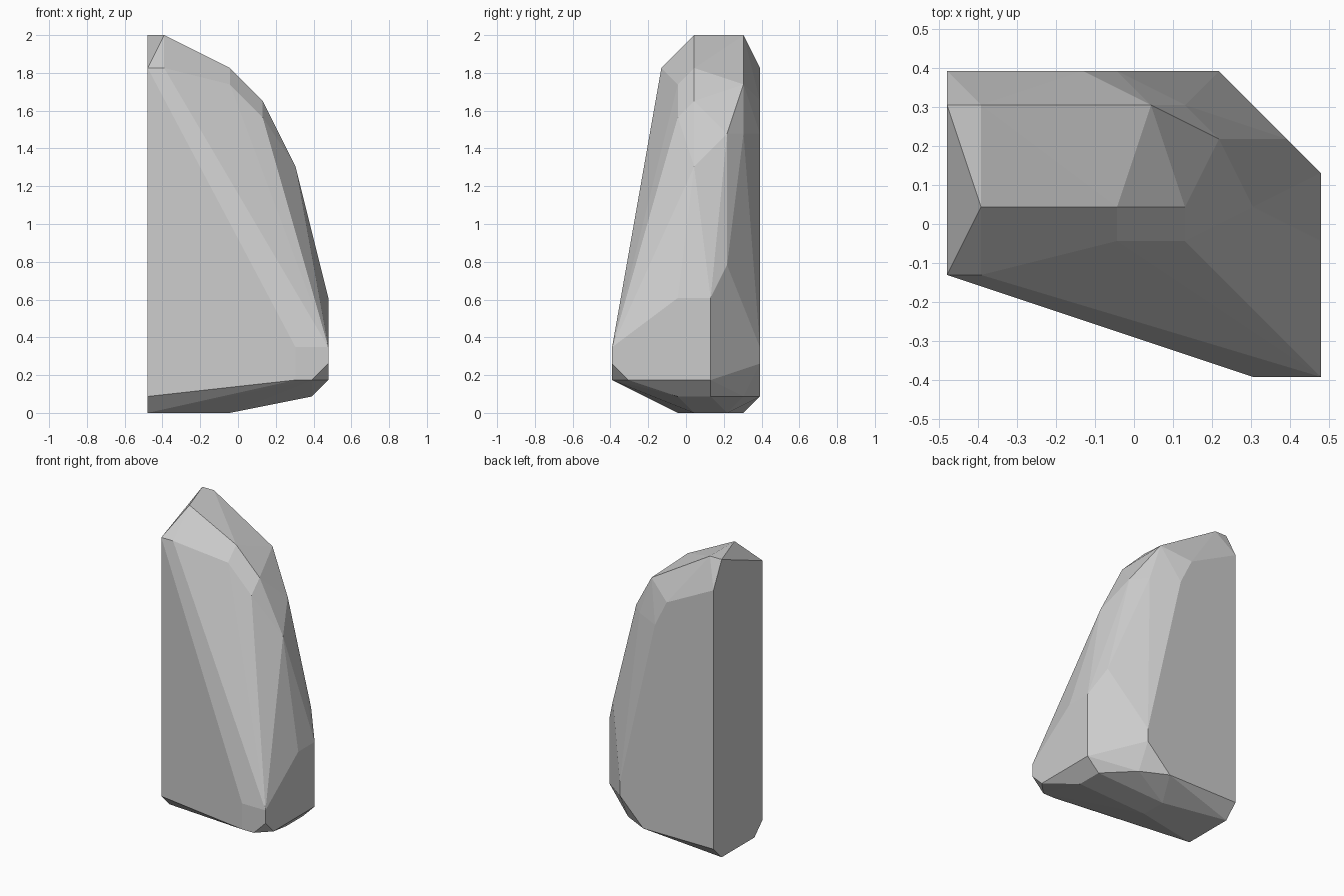
import bpy, bmesh, math

if "Cube" in bpy.data.objects:
    bpy.data.objects.remove(bpy.data.objects["Cube"])

STEP = 2 / 23  # the rock's corners sit on a coarse grid

# Corner points of the rock, grouped by region, in grid steps
crown = [(0, 8, 23), (1, 8, 23), (1, 5, 23), (0, 3, 21), (1, 3, 21), (0, 9, 21)]
shoulder = [(5, 5, 21), (6, 8, 20), (5, 4, 20), (7, 5, 19), (7, 4, 18),
            (4, 9, 19), (5, 9, 17), (7, 8, 17), (8, 7, 17), (9, 5, 15)]
side = [(10, 7, 9), (11, 6, 7), (11, 4, 7), (8, 9, 4), (8, 9, 3)]
toe = [(11, 0, 4), (9, 0, 4), (11, 0, 3), (10, 0, 2), (9, 0, 2),
       (11, 1, 2), (11, 6, 2)]
base = [(10, 6, 1), (10, 4, 1), (8, 8, 1), (6, 9, 1), (0, 9, 1), (0, 3, 1),
        (0, 8, 0), (0, 4, 0), (5, 5, 0), (5, 7, 0)]

# Wrap the corners in a faceted hull and merge coplanar triangles
bm = bmesh.new()
for x, y, z in crown + shoulder + side + toe + base:
    bm.verts.new(((x - 5.5) * STEP, (y - 4.5) * STEP, z * STEP))
bmesh.ops.convex_hull(bm, input=bm.verts)
loose = [v for v in bm.verts if not v.link_faces]
bmesh.ops.delete(bm, geom=loose, context='VERTS')
bmesh.ops.dissolve_limit(bm, angle_limit=math.radians(0.5),
                         verts=bm.verts, edges=bm.edges)
bmesh.ops.recalc_face_normals(bm, faces=bm.faces)

mesh = bpy.data.meshes.new("rock")
bm.to_mesh(mesh)
bm.free()
rock = bpy.data.objects.new("rock", mesh)
bpy.context.collection.objects.link(rock)
